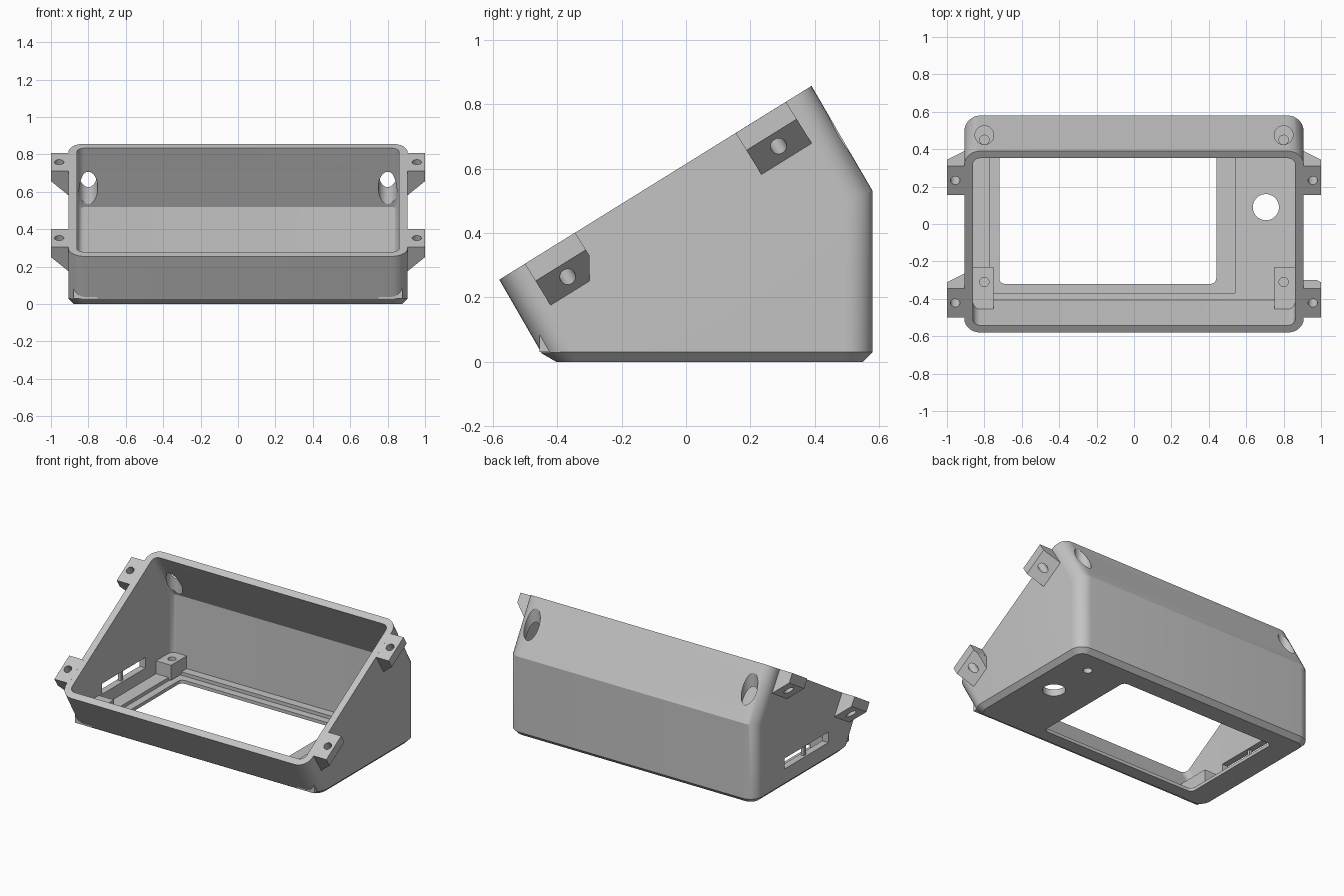
import bpy, bmesh, math
from mathutils import Vector

cube = bpy.data.objects.get("Cube")
if cube:
    bpy.data.objects.remove(cube, do_unlink=True)

grey = bpy.data.materials.new("light_grey_plastic")
grey.use_nodes = True
colour = (0.55, 0.55, 0.55, 1)
grey.diffuse_color = colour
grey.node_tree.nodes["Principled BSDF"].inputs["Base Color"].default_value = colour


def finish(name, bm):
    bmesh.ops.recalc_face_normals(bm, faces=bm.faces)
    mesh = bpy.data.meshes.new(name)
    bm.to_mesh(mesh)
    bm.free()
    mesh.materials.append(grey)
    obj = bpy.data.objects.new(name, mesh)
    bpy.context.scene.collection.objects.link(obj)
    return obj


def prism(name, points, sweep, rounded=(), radius=0, corners=0, chamfer=0):
    """Extrude an outline; round chosen cap edges or the swept corners."""
    bm = bmesh.new()
    a = [bm.verts.new(p) for p in points]
    b = [bm.verts.new(Vector(p) + Vector(sweep)) for p in points]
    n = len(points)
    bm.faces.new(a)
    bm.faces.new(b[::-1])
    for i in range(n):
        j = (i + 1) % n
        bm.faces.new((a[i], a[j], b[j], b[i]))
    bmesh.ops.recalc_face_normals(bm, faces=bm.faces)
    edges = [bm.edges.get((s[i], s[(i + 1) % n])) for s in (a, b) for i in rounded]
    if corners:
        edges, radius = [bm.edges.get((a[i], b[i])) for i in range(n)], corners
    if edges:
        bmesh.ops.bevel(bm, geom=edges, offset=radius, offset_type='OFFSET',
                        segments=8, profile=0.5, affect='EDGES')
    if chamfer:
        bm.normal_update()
        base = [f for f in bm.faces if f.normal.z < -0.99]
        rim = {e for f in base for e in f.edges}
        bmesh.ops.bevel(bm, geom=list(rim), offset=chamfer, offset_type='OFFSET',
                        segments=1, profile=0.5, affect='EDGES')
    return finish(name, bm)


def box(name, x0, x1, y0, y1, z0, z1, corners=0):
    outline = [(x0, y0, z0), (x1, y0, z0), (x1, y1, z0), (x0, y1, z0)]
    return prism(name, outline, (0, 0, z1 - z0), corners=corners)


def cylinder(name, start, end, radius):
    start, end = Vector(start), Vector(end)
    bm = bmesh.new()
    bmesh.ops.create_cone(bm, cap_ends=True, segments=40, radius1=radius,
                          radius2=radius, depth=(end - start).length)
    turn = (end - start).to_track_quat('Z', 'Y').to_matrix()
    bmesh.ops.rotate(bm, verts=bm.verts, matrix=turn)
    bmesh.ops.translate(bm, verts=bm.verts, vec=(start + end) / 2)
    return finish(name, bm)


def cut(obj, *cutters):
    bpy.context.view_layer.objects.active = obj
    for c in cutters:
        mod = obj.modifiers.new("cut", 'BOOLEAN')
        mod.operation, mod.solver, mod.object = 'DIFFERENCE', 'EXACT', c
        bpy.ops.object.modifier_apply(modifier=mod.name)
        bpy.data.objects.remove(c, do_unlink=True)


def side(x, outline):
    return [(x, y, z) for y, z in outline]


parts = []

# Sloped enclosure with filleted upright edges and chamfered base
half, wall, floor = 0.907, 0.045, 0.045
outer = [(-0.58, 0.255), (-0.433, 0), (0.58, 0), (0.58, 0.53), (0.39, 0.857)]
inner = [(-0.563, 0.315), (-0.407, floor), (0.535, floor), (0.535, 0.518), (0.3165, 0.894)]
body = prism("enclosure", side(-half, outer), (2 * half, 0, 0),
             rounded=(0, 2, 3), radius=0.085, chamfer=0.03)
inside = half - wall
cut(body, prism("cavity", side(-inside, inner), (2 * inside, 0, 0),
                rounded=(0, 2, 3), radius=0.04))

# Stepped window in the floor, with two round holes beside it
cut(body,
    box("recess", -0.77, 0.54, -0.37, 0.48, 0.022, 0.1),
    box("window", -0.72, 0.44, -0.32, 0.43, -0.1, 0.1, corners=0.03),
    cylinder("button_hole", (0.705, 0.09, -0.1), (0.705, 0.09, 0.1), 0.07),
    cylinder("indicator_hole", (0.7, 0.4, -0.1), (0.7, 0.4, 0.1), 0.028))

# Upright access holes through the sloped back
for s in (-1, 1):
    cut(body, cylinder("access", (s * 0.8, 0.475, 0.5), (s * 0.8, 0.475, 1), 0.05))

# Connector slot in one end wall, with a thin divider
cut(body, box("slot", -1, -0.8, -0.2, 0.26, 0.125, 0.195))
parts.append(body)
parts.append(box("slot_divider", -0.895, -0.875, 0.02, 0.04, 0.12, 0.2))

# Screw posts in the inside corners
for s, side_name in ((-1, "right"), (1, "left")):
    xs = sorted((s * 0.752, s * 0.88))
    for end, y0, y1, hole in (("front", -0.455, -0.23, -0.31), ("back", 0.37, 0.55, 0.45)):
        post = box(f"{end}_{side_name}_post", *xs, y0, y1, 0.03, 0.13)
        cut(post, cylinder("screw", (s * 0.8, hole, 0.05), (s * 0.8, hole, 0.2), 0.025))
        parts.append(post)

# Wedge-shaped mounting lugs level with the sloped rim
along = Vector((0, 0.97, 0.602)).normalized()
down = Vector((0, along.z, -along.y))
for s, side_name in ((-1, "right"), (1, "left")):
    for end, y, z in (("front", -0.4225, 0.353), ("back", 0.2325, 0.759)):
        mid = Vector((0, y, z))
        start = mid - along * 0.092
        outline = [start + Vector((s * x, 0, 0)) + down * d
                   for x, d in ((0.895, 0), (1, 0), (1, 0.063), (0.895, 0.163))]
        lug = prism(f"{end}_{side_name}_lug", outline, along * 0.184)
        centre = mid + Vector((s * 0.956, 0, 0))
        cut(lug, cylinder("bolt", centre - down * 0.1, centre + down * 0.3, 0.025))
        if end == "front" and s > 0:
            cut(lug, box("trim", 0.8, 1.1, -0.3, -0.1, 0.1, 0.33))
        parts.append(lug)

# Smooth curved walls, keep crisp edges
bpy.ops.object.select_all(action='DESELECT')
for p in parts:
    p.select_set(True)
bpy.context.view_layer.objects.active = body
bpy.ops.object.shade_smooth_by_angle(angle=math.radians(25))
